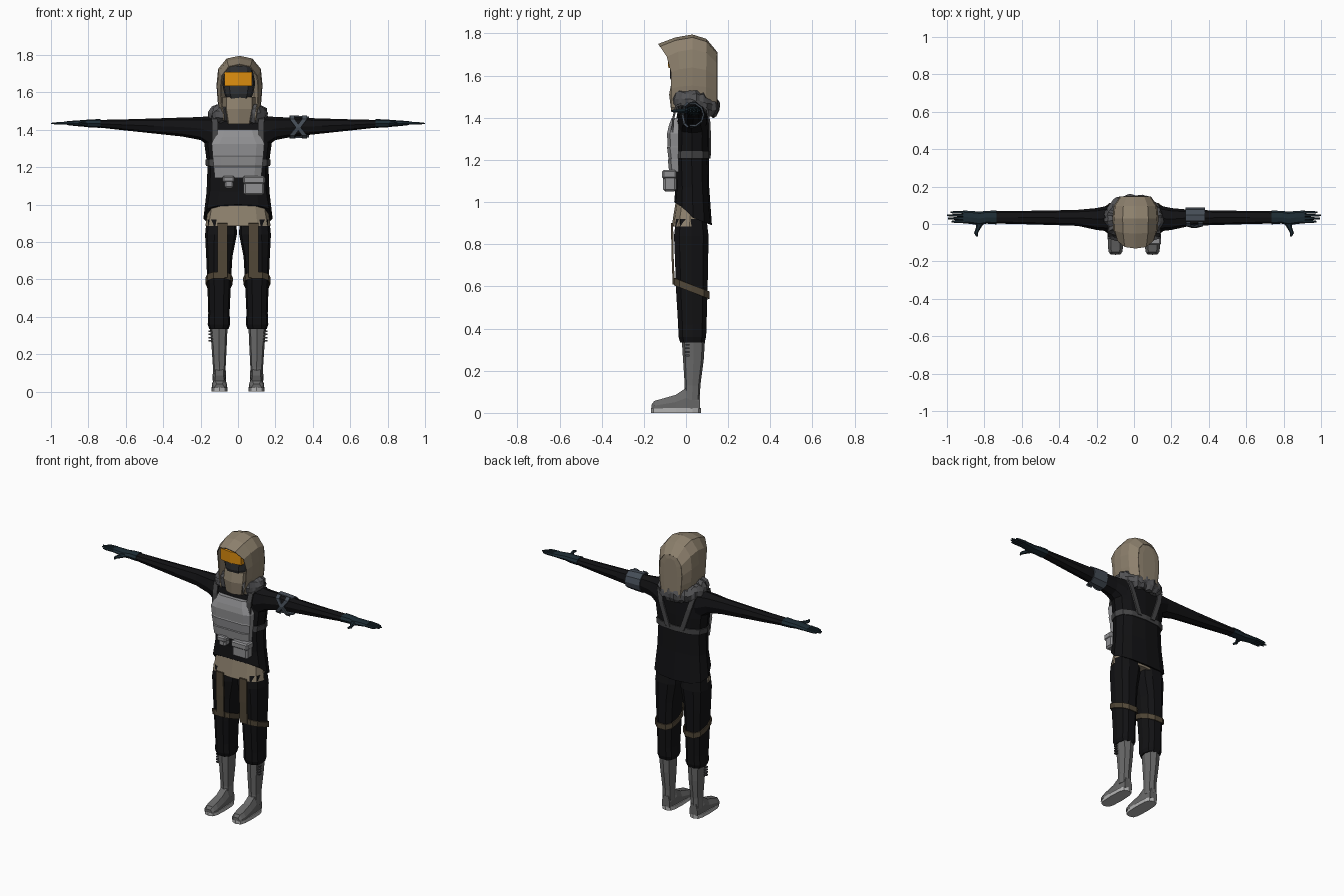
import bpy, bmesh, math, random
from mathutils import Vector

if "Cube" in bpy.data.objects:
    bpy.data.objects.remove(bpy.data.objects["Cube"])

random.seed(4)


def mat(name, r, g, b):
    m = bpy.data.materials.new(name)
    m.diffuse_color = (r, g, b, 1)
    m.use_nodes = True
    m.node_tree.nodes["Principled BSDF"].inputs["Base Color"].default_value = m.diffuse_color
    return m


BLACK = mat("black_cloth", .006, .006, .007)
BEIGE = mat("beige_cloth", .27, .22, .155)
BROWN = mat("brown_strap", .085, .065, .04)
GLOVE = mat("dark_blue", .012, .025, .034)
BAND = mat("blue_grey", .06, .075, .095)
ORANGE = mat("orange_glass", .75, .28, .005)
DARK = mat("dark_grey", .03, .032, .035)
FUR = mat("fur_grey", .085, .085, .09)
VEST = mat("vest_grey", .28, .28, .29)
STRAP = mat("strap_grey", .06, .06, .063)
BOOT = mat("boot_grey", .14, .14, .14)
SOLE = mat("sole_grey", .45, .45, .45)


def loft(name, rings, material, mirror=False, cap=True, closed=True, thick=0):
    """Skin a list of equal-length point rings."""
    bm = bmesh.new()
    vs = [[bm.verts.new(p) for p in r] for r in rings]
    n = len(rings[0])
    for a, b in zip(vs, vs[1:]):
        for i in range(n if closed else n - 1):
            j = (i + 1) % n
            bm.faces.new((a[i], a[j], b[j], b[i]))
    if cap:
        bm.faces.new(vs[0])
        bm.faces.new(vs[-1])
    bmesh.ops.recalc_face_normals(bm, faces=bm.faces[:])
    me = bpy.data.meshes.new(name)
    bm.to_mesh(me)
    bm.free()
    me.materials.append(material)
    ob = bpy.data.objects.new(name, me)
    bpy.context.collection.objects.link(ob)
    if thick:
        s = ob.modifiers.new("thickness", 'SOLIDIFY')
        s.thickness, s.offset = thick, 0
    if mirror:
        ob.modifiers.new("mirror", 'MIRROR').use_clip = False
    return ob


def oval(n, p, start=0.0):
    out = []
    for i in range(n):
        a = 2 * math.pi * (i + start) / n
        c, s = math.cos(a), math.sin(a)
        out.append((math.copysign(abs(c) ** p, c), math.copysign(abs(s) ** p, s)))
    return out


def zring(z, rx, yf, yb, cx=0, n=12, p=.75, dz=None):
    cy, ry = (yf + yb) / 2, (yb - yf) / 2
    return [(cx + rx * c, cy + ry * s, z + (dz(s) if dz else 0)) for c, s in oval(n, p)]


def xring(x, y0, y1, z0, z1, n=8, p=.85):
    return [(x, (y0 + y1) / 2 + (y1 - y0) / 2 * c, (z0 + z1) / 2 + (z1 - z0) / 2 * s)
            for c, s in oval(n, p)]


def ribbon(name, pts, width, material, mirror=False, t=.005):
    """Flat strap along a path, its width along x."""
    pts = [Vector(p) for p in pts]
    w = Vector((width / 2, 0, 0))
    rings = []
    for i, p in enumerate(pts):
        d = pts[min(i + 1, len(pts) - 1)] - pts[max(i - 1, 0)]
        n = d.cross(Vector((1, 0, 0))).normalized() * t
        rings.append([p - w - n, p + w - n, p + w + n, p - w + n])
    return loft(name, rings, material, mirror)


def box(name, x0, x1, y0, y1, z0, z1, material, mirror=False, bevel=0):
    ob = loft(name, [[(x0, y0, z), (x1, y0, z), (x1, y1, z), (x0, y1, z)] for z in (z0, z1)],
              material)
    if bevel:
        b = ob.modifiers.new("bevel", 'BEVEL')
        b.width, b.segments = bevel, 1
    if mirror:
        ob.modifiers.new("mirror", 'MIRROR')
    return ob


# Jacket with a raised front hem, and the shirt below it
hem = lambda s: .075 * max(-s, 0) ** .7 - .035 * max(s, 0)
loft("jacket", [zring(.925, .185, -.056, .123, dz=hem), zring(1.07, .168, -.05, .11),
                zring(1.2, .163, -.055, .108), zring(1.31, .178, -.052, .11),
                zring(1.4, .185, -.045, .107), zring(1.46, .155, -.035, .1),
                zring(1.49, .09, -.03, .09)], BLACK)
loft("shirt_hem", [zring(.885, .175, -.068, .1), zring(1.03, .15, -.044, .1)], BEIGE)

# Arms
loft("sleeve", [xring(.13, -.04, .1, 1.29, 1.475), xring(.2, -.032, .085, 1.345, 1.468),
                xring(.3, -.01, .076, 1.364, 1.465), xring(.45, -.005, .072, 1.38, 1.46),
                xring(.62, 0, .07, 1.398, 1.455), xring(.77, .003, .068, 1.415, 1.452)],
     BLACK, mirror=True)

# Gloves: cuff and palm, four fingers, thumb
loft("glove", [xring(.735, -.002, .072, 1.41, 1.457), xring(.79, .002, .07, 1.412, 1.455),
               xring(.825, -.008, .066, 1.416, 1.452), xring(.87, .0, .07, 1.42, 1.449),
               xring(.915, .004, .072, 1.425, 1.446)], GLOVE, mirror=True)
for i, tip in enumerate((.975, .995, 1.0, .98)):
    y = .013 + .0165 * i
    loft("finger", [xring(.905, y - .008, y + .008, 1.427, 1.445, 6),
                    xring(.96, y - .007, y + .007, 1.427, 1.442, 6),
                    xring(tip, y - .004, y + .004, 1.43, 1.437, 6)], GLOVE, mirror=True)
loft("thumb", [[(cx + w * c, y, 1.432 + h * s) for c, s in oval(6, 1)]
               for cx, y, w, h in ((.82, .015, .026, .014), (.832, -.02, .014, .011),
                                   (.845, -.048, .01, .009), (.838, -.068, .005, .006))],
     GLOVE, mirror=True)

# Band on one arm: curved back plate and crossed front straps
arc = [math.radians(a) for a in (-110, -75, -35, 0, 35, 75, 110)]
loft("arm_plate", [[(x, .033 + .05 * math.cos(a), 1.415 + h * math.sin(a)) for a in arc]
                   for x, h in ((.275, .06), (.325, .058), (.38, .054))],
     BAND, cap=False, closed=False, thick=.008)
for x0, x1 in ((.29, .355), (.355, .29)):
    ribbon("arm_cross_strap", [(x0, .01, 1.472), (x0, -.008, 1.455), ((x0 + x1) / 2, -.016, 1.412),
                               (x1, -.008, 1.372), (x1, .01, 1.356)], .026, BAND)

# Legs with slanted knee straps and thigh straps
loft("trouser_leg", [zring(.92, .08, -.05, .1, .088, 10), zring(.84, .085, -.06, .11, .091, 10),
                     zring(.72, .07, -.055, .108, .1, 10), zring(.58, .063, -.05, .105, .101, 10),
                     zring(.42, .057, -.04, .1, .102, 10), zring(.36, .06, -.038, .098, .102, 10),
                     zring(.335, .052, -.03, .09, .102, 10)], BLACK, mirror=True)
slant = lambda s: -.033 * s
loft("knee_strap", [zring(.573, .069, -.057, .111, .101, 10, dz=slant),
                    zring(.608, .071, -.058, .112, .101, 10, dz=slant)],
     BROWN, mirror=True, cap=False, thick=.006)
ribbon("thigh_strap", [(.083, -.066, .9), (.083, -.064, .75), (.083, -.058, .61)], .052, BROWN, True)

# Boots
loft("boot_shaft", [zring(.345, .047, -.02, .09, .103, 8), zring(.25, .041, -.014, .084, .101, 8),
                    zring(.13, .034, -.006, .068, .1, 8), zring(.06, .036, -.01, .066, .1, 8)],
     BOOT, mirror=True)
loft("boot_foot", [[(.099 - w, y, .02), (.099 + w, y, .02), (.099 + w, y, h * .6),
                    (.099 + w * .6, y, h), (.099 - w * .6, y, h), (.099 - w, y, h * .6)]
                   for y, w, h in ((.066, .028, .09), (.0, .035, .118), (-.05, .036, .085),
                                   (-.12, .041, .065), (-.15, .036, .057), (-.163, .026, .04))],
     BOOT, mirror=True)
loft("boot_sole", [zring(z, .043, -.165, .07, .099, 12, .6) for z in (0, .024)], SOLE, mirror=True)
for i in range(4):
    z = .268 + i * .017
    box("boot_buckle", .135, .157, -.002, .016, z, z + .008, STRAP, True)

# Chest plate made of stacked rows
rows = ((1.143, .124, -.08), (1.2, .13, -.086), (1.205, .13, -.083), (1.26, .136, -.09),
        (1.265, .136, -.087), (1.325, .141, -.09), (1.36, .121, -.082), (1.4, .107, -.068))
loft("chest_plate", [[(-w, -.035, z), (-w, y + .014, z), (-w * .7, y, z), (w * .7, y, z),
                      (w, y + .014, z), (w, -.035, z)] for z, w, y in rows], VEST)

# Harness: shoulder straps meeting the chest band at the back
ribbon("shoulder_strap", [(.122, -.066, 1.31), (.122, -.06, 1.4), (.125, -.046, 1.455),
                          (.125, .03, 1.487), (.12, .1, 1.44), (.1, .112, 1.37),
                          (.05, .114, 1.225)], .032, STRAP, True)
loft("chest_band", [zring(1.207, .169, -.058, .114), zring(1.242, .172, -.058, .115)],
     STRAP, cap=False, thick=.006)

# Pouches
box("large_pouch", .03, .14, -.108, -.045, 1.05, 1.14, VEST, bevel=.01)
box("large_pouch_flap", .026, .144, -.113, -.045, 1.11, 1.152, VEST, bevel=.008)
box("small_pouch", -.073, -.023, -.1, -.045, 1.087, 1.14, VEST, bevel=.01)
box("small_pouch_flap", -.084, -.018, -.104, -.045, 1.118, 1.152, VEST, bevel=.008)

# Hood: a row of arches from brim to back, plus the closed neck front
HALF = [(.82, 0), (.95, .3), (1, .55), (.93, .8), (.56, .96)]
ARCH = [(-u, t) for u, t in HALF] + [(0, 1)] + HALF[::-1]


def arch(y, hw, zt, brim=0.0, zb=1.45):
    return [(.008 + hw * u, y - brim * max(0, (t - .7) / .3), zb + (zt - zb) * t) for u, t in ARCH]


back = arch(.146, .08, 1.71)
loft("hood", [arch(-.07, .1, 1.748, .06), arch(-.03, .116, 1.778, .02), arch(.03, .12, 1.792),
              arch(.095, .114, 1.772), back], BEIGE, cap=False, closed=False, thick=.006)
loft("hood_back", [back, [(.008 + .6 * (x - .008), .149, 1.45 + .92 * (z - 1.45))
                          for x, y, z in back]], BEIGE)
loft("hood_neck", [zring(1.43, .07, -.07, .08, .005, 8), zring(1.51, .088, -.08, .1, .006, 8),
                   zring(1.575, .088, -.068, .1, .006, 8)], BEIGE)

# Face mask and visor
loft("face_mask", [zring(1.55, .06, -.06, .1, .004), zring(1.59, .076, -.076, .1, .004),
                   zring(1.63, .085, -.077, .1, .004), zring(1.65, .088, -.066, .1, .004),
                   zring(1.74, .07, -.062, .08, .004)], DARK)
loft("visor", [[(-.072, -.074 - d, z), (.003, -.084 - d, z), (.075, -.074 - d, z),
                (.075, -.02, z), (-.072, -.02, z)] for z, d in ((1.635, 0), (1.71, .002))], ORANGE)

# Ragged fur collar, open at the front
collar = []
for i in range(37):
    a = math.radians(-58 + 296 * i / 36)
    end = .75 if i in (0, 36) else 1
    cx, cy = .118 * math.cos(a), .032 + .088 * math.sin(a)
    cz = 1.482 - .03 * max(math.sin(a), 0)
    ring = []
    for c, s in oval(9, 1, random.random() * .6):
        r = end * random.uniform(.032, .05)
        ring.append((cx + r * c * math.cos(a), cy + r * c * math.sin(a), cz + r * 1.15 * s))
    collar.append(ring)
loft("fur_collar", collar, FUR)
